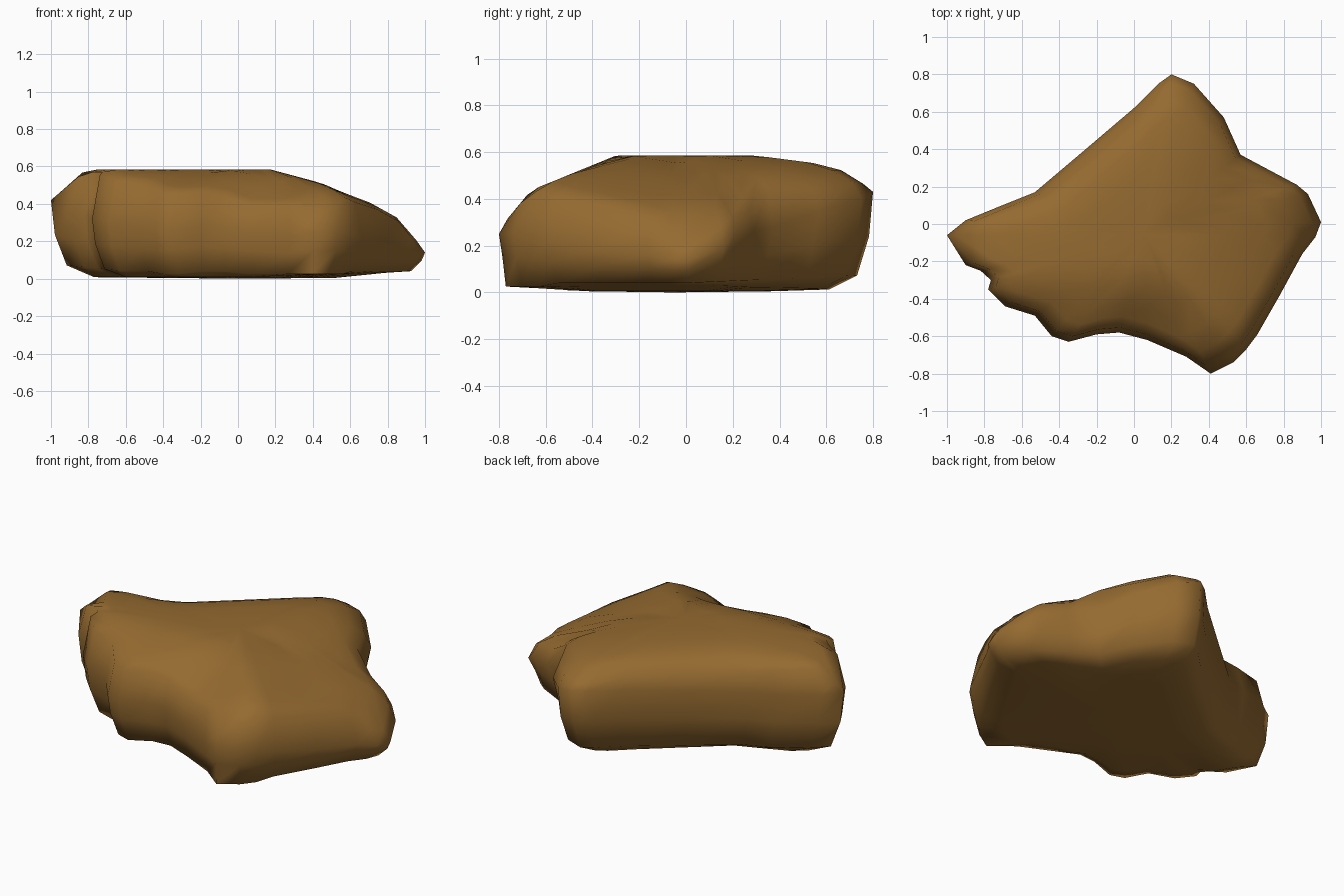
import bpy, bmesh, math

if "Cube" in bpy.data.objects:
    bpy.data.objects.remove(bpy.data.objects["Cube"])

# Widest outline of the boulder seen from above: x, y, height of the widest point
OUTLINE = [
    (-1, -.06, .42), (-.9, -.22, .36), (-.82, -.25, .34), (-.765, -.3, .32),
    (-.78, -.35, .32), (-.69, -.44, .3), (-.53, -.49, .28), (-.44, -.6, .26),
    (-.35, -.63, .26), (-.2, -.59, .28), (-.08, -.58, .28), (.07, -.62, .25),
    (.28, -.71, .22), (.41, -.8, .25), (.53, -.74, .25), (.6, -.67, .24),
    (.66, -.59, .22), (.78, -.38, .18), (.9, -.16, .16), (.97, -.07, .14),
    (1, .01, .14), (.93, .16, .19), (.87, .21, .25), (.72, .29, .26),
    (.57, .37, .28), (.48, .57, .35), (.32, .75, .4), (.2, .8, .43),
    (.13, .75, .43), (0, .62, .42), (-.27, .39, .4), (-.53, .17, .38),
    (-.68, .11, .38), (-.9, .02, .4)]

# Height profiles that limit the top: distance, height
RIGHT = [(.17, .585), (.45, .51), (.62, .425), (.7, .41), (.88, .31), (.91, .25), (.97, .21), (1, .15)]
LEFT = [(.78, .585), (.87, .555), (1, .43)]
FRONT = [(.3, .585), (.57, .475), (.66, .44), (.75, .36), (.8, .25)]
BACK = [(.3, .585), (.57, .55), (.74, .5), (.8, .43)]
LONG_SIDE = [(.25, .585), (.36, .56), (.45, .495), (.48, .42)]
SHORT_SIDE = [(.42, .585), (.58, .5), (.69, .43)]


def lerp(profile, d):
    if d <= profile[0][0]:
        return profile[0][1]
    for (a, za), (b, zb) in zip(profile, profile[1:]):
        if d <= b:
            return za + (zb - za) * (d - a) / (b - a)
    return profile[-1][1]


def dent(x, y, cx, cy, depth, width):
    return depth * math.exp(-((x - cx) ** 2 + (y - cy) ** 2) / width)


def top_height(x, y):
    h = min(lerp(RIGHT, x), lerp(LEFT, -x), lerp(FRONT, -y), lerp(BACK, y),
            lerp(LONG_SIDE, -.65 * max(x, -.5) + .76 * y))
    if y > .25:
        h = min(h, lerp(SHORT_SIDE, .88 * x + .47 * y))
    # cleft beside the right lobe, and hollow beside the front nose
    return h - dent(x, y, .68, .24, .06, .005) - dent(x, y, .1, -.58, .07, .03)


CX, CY = .05, -.05
bm = bmesh.new()


def ring(scale, height):
    verts = []
    for px, py, mid in OUTLINE:
        s = scale
        # the foot reaches out below the front nose, and the short side is undercut
        if scale == .92:
            s += max(0, .045 - .2 * abs(px - .43)) * (py < -.55)
        if scale == .98 and px > .4 and py > .1:
            s = .955
        x, y = CX + (px - CX) * s, CY + (py - CY) * s
        verts.append(bm.verts.new((x, y, height(x, y, mid))))
    return verts


def top(x, y, mid):
    return top_height(x, y)


def foot(x, y, mid):
    return .04 + .045 * max(0, y) - .015 * (y < -.55) + .1 * max(0, -x - .6)


# Stacked rings from the underside to the crown
rings = [
    ring(.5, lambda x, y, m: .005),
    ring(.78, lambda x, y, m: .008 + .03 * max(0, x)),
    ring(.92, foot),
    ring(.98, lambda x, y, m: .05 + .5 * (m - .05)),
    ring(1, lambda x, y, m: m),
    ring(.95, lambda x, y, m: max(m + .03, top_height(x, y) - .015)),
    ring(.84, top), ring(.7, top), ring(.5, top), ring(.25, top)]
n = len(OUTLINE)
for a, b in zip(rings, rings[1:]):
    for i in range(n):
        j = (i + 1) % n
        bm.faces.new((a[i], a[j], b[j], b[i]))

# Close the underside and the crown
base = bm.verts.new((CX, CY, 0))
crown = bm.verts.new((CX, CY, top_height(CX, CY)))
for i in range(n):
    j = (i + 1) % n
    bm.faces.new((rings[0][j], rings[0][i], base))
    bm.faces.new((rings[-1][i], rings[-1][j], crown))
bmesh.ops.recalc_face_normals(bm, faces=bm.faces)

mesh = bpy.data.meshes.new("boulder")
bm.to_mesh(mesh)
bm.free()
boulder = bpy.data.objects.new("boulder", mesh)
bpy.context.collection.objects.link(boulder)

# Brown stone
stone = bpy.data.materials.new("brown_stone")
stone.diffuse_color = (.3, .145, .03, 1)
stone.use_nodes = True
stone.node_tree.nodes["Principled BSDF"].inputs["Base Color"].default_value = stone.diffuse_color
mesh.materials.append(stone)

bpy.context.view_layer.objects.active = boulder
boulder.select_set(True)
bpy.ops.object.shade_smooth_by_angle(angle=math.radians(75))
